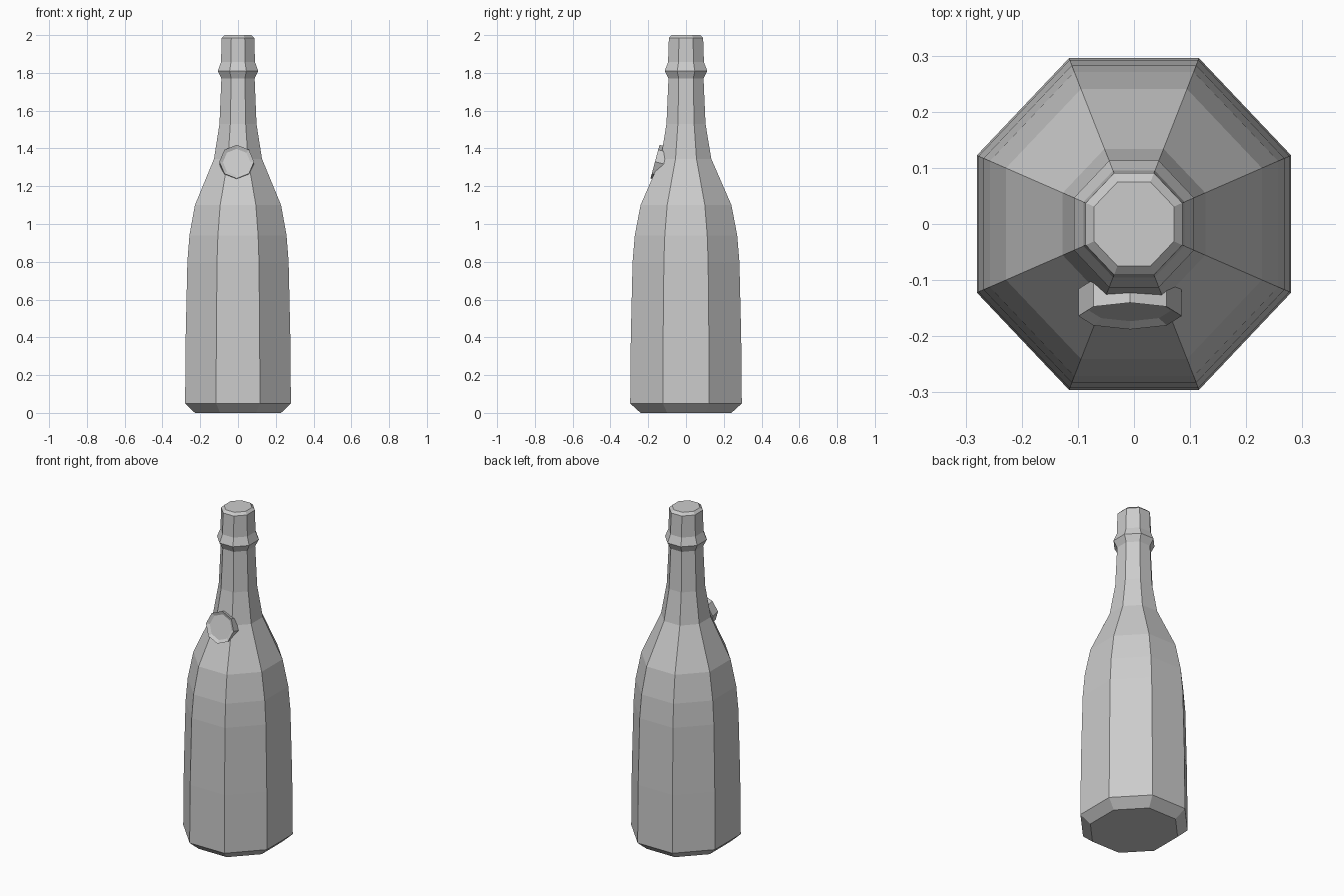
import bpy, bmesh, math
from mathutils import Matrix

cube = bpy.data.objects.get("Cube")
if cube:
    bpy.data.objects.remove(cube)

SIDES = 8
grey = bpy.data.materials.new("plain_grey")
grey.use_nodes = True
GREY = (0.6, 0.6, 0.6, 1)
grey.diffuse_color = GREY
grey.node_tree.nodes["Principled BSDF"].inputs["Base Color"].default_value = GREY


def lathe(name, profile, turn, matrix):
    """Octagonal solid from (radius, height) rings, capped at both ends."""
    bm = bmesh.new()
    rings = []
    for r, z in profile:
        angles = [turn + math.tau * i / SIDES for i in range(SIDES)]
        rings.append([bm.verts.new((r * math.cos(a), r * math.sin(a), z)) for a in angles])
    for low, high in zip(rings, rings[1:]):
        for i in range(SIDES):
            j = (i + 1) % SIDES
            bm.faces.new((low[i], low[j], high[j], high[i]))
    bm.faces.new(rings[0][::-1])
    bm.faces.new(rings[-1])
    bm.transform(matrix)
    bmesh.ops.recalc_face_normals(bm, faces=bm.faces)
    mesh = bpy.data.meshes.new(name)
    bm.to_mesh(mesh)
    bm.free()
    mesh.materials.append(grey)
    obj = bpy.data.objects.new(name, mesh)
    bpy.context.collection.objects.link(obj)
    return obj


# Bottle: half widths of the flats from base to lip
flats = [(0.228, 0), (0.28, 0.05), (0.277, 0.4), (0.268, 0.8), (0.257, 0.94),
         (0.228, 1.1), (0.127, 1.345), (0.098, 1.53), (0.088, 1.77),
         (0.107, 1.81), (0.09, 1.857), (0.086, 1.985), (0.071, 2.0)]
half_step = math.pi / SIDES
corners = [(w / math.cos(half_step), z) for w, z in flats]
lathe("bottle", corners, half_step, Matrix.Diagonal((1, 1.055, 1, 1)))

# Seal: dished disc set into the shoulder, tilted back
place = Matrix.Translation((-0.007, -0.164, 1.33)) @ Matrix.Rotation(math.radians(75), 4, "X")
lathe("shoulder_seal", [(0.092, -0.05), (0.092, 0), (0.073, -0.01)], 0, place)
